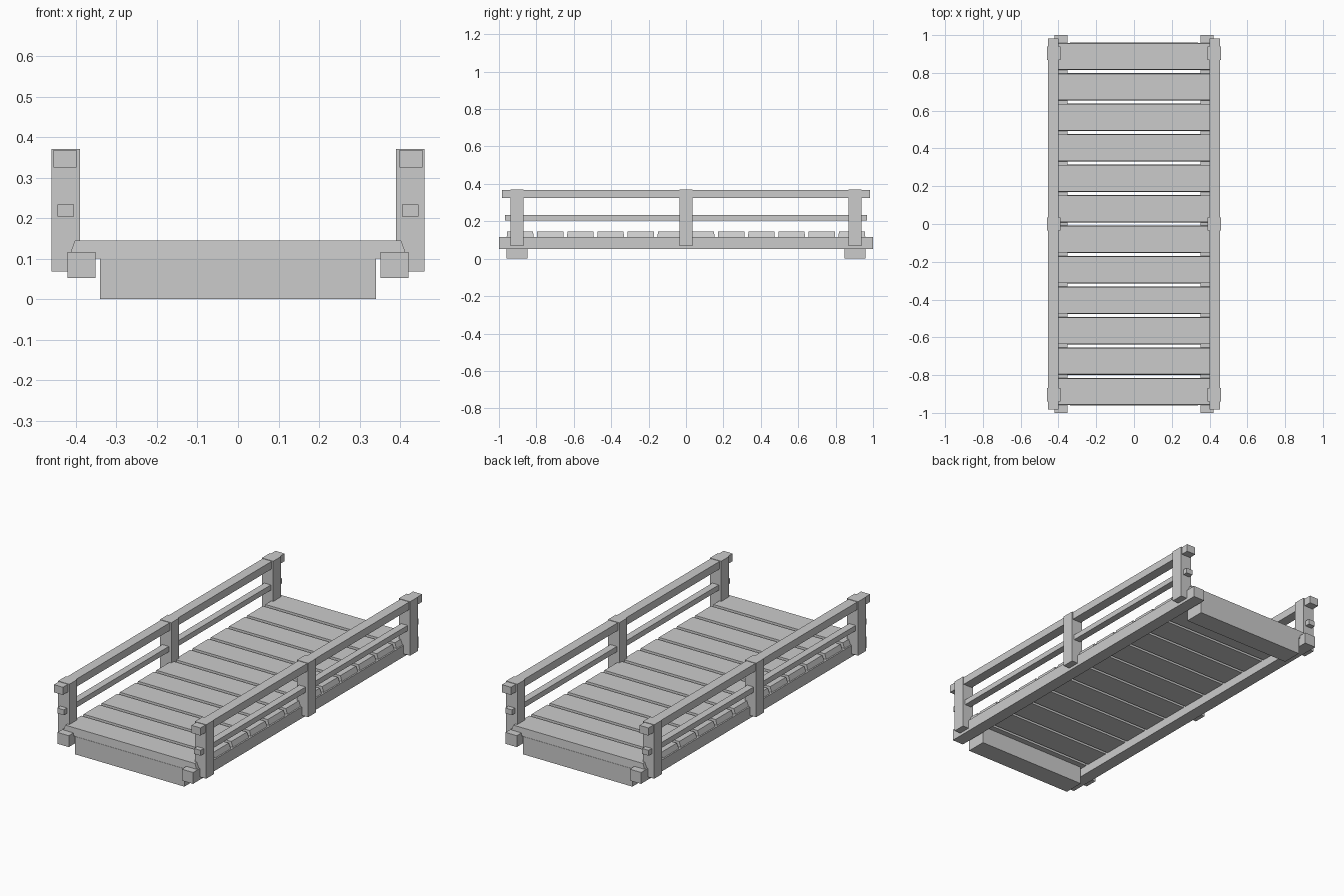
import bpy
import bmesh

if "Cube" in bpy.data.objects:
    bpy.data.objects.remove(bpy.data.objects["Cube"])


def box(name, center, size, top_scale=1.0):
    """Box with optional tapered top face."""
    bm = bmesh.new()
    bmesh.ops.create_cube(bm, size=1.0)
    for v in bm.verts:
        k = top_scale if v.co.z > 0 else 1.0
        v.co.x *= size[0] * k
        v.co.y *= size[1] * k
        v.co.z *= size[2]
    mesh = bpy.data.meshes.new(name)
    bm.to_mesh(mesh)
    bm.free()
    ob = bpy.data.objects.new(name, mesh)
    ob.location = center
    bpy.context.collection.objects.link(ob)
    return ob


# Deck planks with slightly tapered tops
count, first, last = 12, -0.887, 0.887
for i in range(count):
    y = first + (last - first) * i / (count - 1)
    box(f"deck_plank_{i + 1}", (0, y, 0.1225), (0.838, 0.145, 0.045), 0.96)

# Cross sills under both ends
for end, y in (("front", -0.904), ("back", 0.904)):
    box(f"{end}_sill", (0, y, 0.05), (0.68, 0.114, 0.1))

# Beams, railings and posts on both sides
for side, s in (("left", -1), ("right", 1)):
    box(f"{side}_beam", (s * 0.386, 0, 0.084), (0.07, 2.0, 0.064))
    box(f"{side}_handrail", (s * 0.427, 0, 0.347), (0.056, 1.966, 0.043))
    box(f"{side}_lower_rail", (s * 0.425, 0, 0.219), (0.04, 1.934, 0.03))
    for place, y in (("front", -0.904), ("middle", 0), ("back", 0.904)):
        box(f"{side}_{place}_post", (s * 0.425, y, 0.2195), (0.07, 0.07, 0.303))
